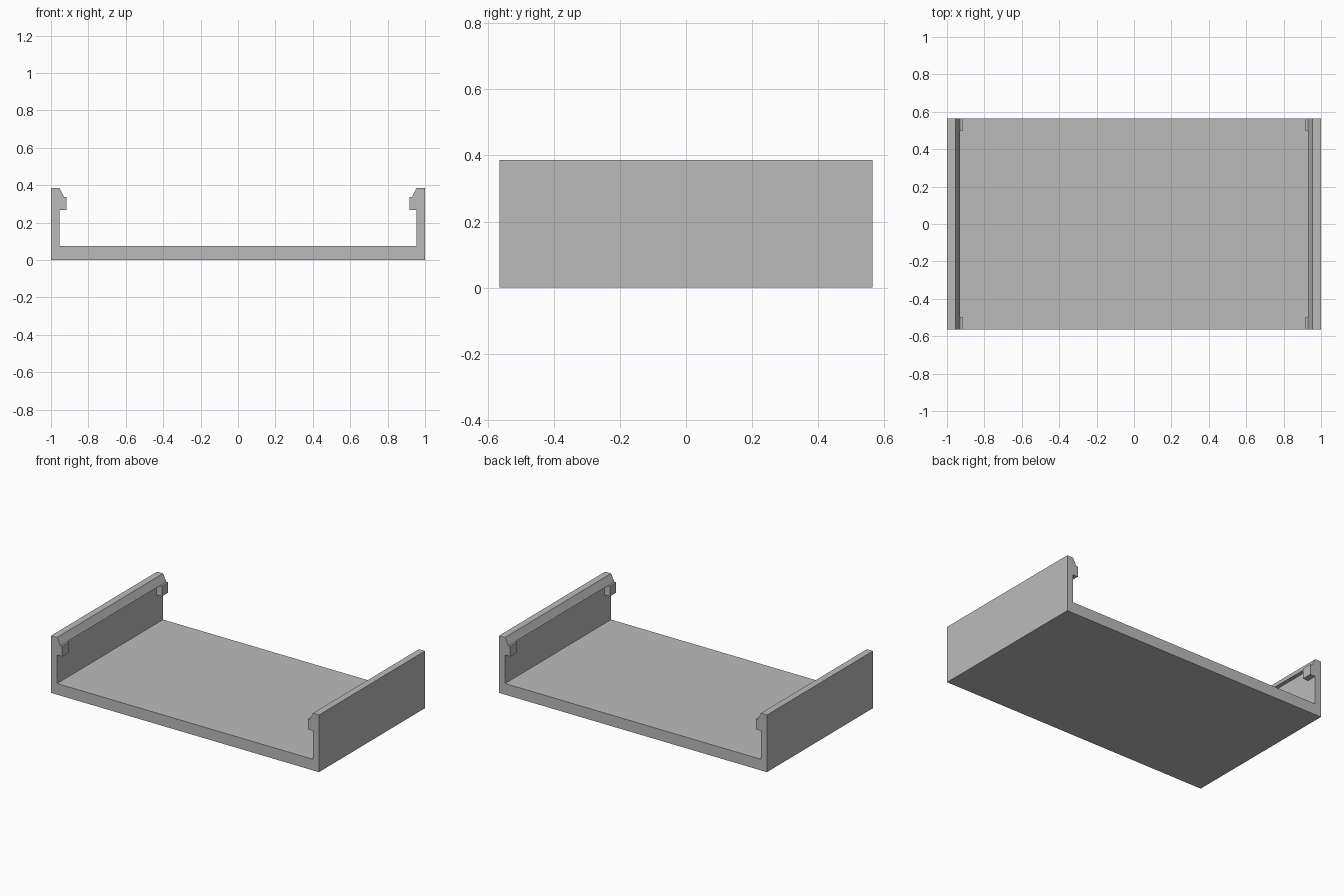
import bpy
import bmesh
from mathutils import Vector

cube = bpy.data.objects.get("Cube")
if cube:
    bpy.data.objects.remove(cube, do_unlink=True)

HALF_DEPTH = 0.565
WALL_IN = 0.955      # inner face of the side walls
RAIL_IN = 0.93       # inner edge of the sloped rail
TAB_IN = 0.917       # inner face of the corner tabs
FLOOR, TAB_LOW, RAIL_LOW, TOP = 0.075, 0.267, 0.337, 0.386
TAB_LENGTH = 0.068

# Single grey material
grey = bpy.data.materials.new("plain_grey")
grey.use_nodes = True
colour = (0.5, 0.5, 0.5, 1)
grey.diffuse_color = colour
grey.node_tree.nodes["Principled BSDF"].inputs["Base Color"].default_value = colour


def extrude_profile(name, profile, y0, y1):
    """Extrude an x-z outline from y0 to y1."""
    bm = bmesh.new()
    face = bm.faces.new([bm.verts.new((x, y0, z)) for x, z in profile])
    result = bmesh.ops.extrude_face_region(bm, geom=[face], use_keep_orig=True)
    moved = [g for g in result["geom"] if isinstance(g, bmesh.types.BMVert)]
    bmesh.ops.translate(bm, verts=moved, vec=Vector((0, y1 - y0, 0)))
    bmesh.ops.recalc_face_normals(bm, faces=bm.faces)
    mesh = bpy.data.meshes.new(name)
    bm.to_mesh(mesh)
    bm.free()
    mesh.materials.append(grey)
    obj = bpy.data.objects.new(name, mesh)
    bpy.context.collection.objects.link(obj)
    return obj


# Floor, side walls and sloped rails as one channel section
half = [(1, 0), (1, TOP), (WALL_IN, TOP), (RAIL_IN, RAIL_LOW),
        (WALL_IN, RAIL_LOW), (WALL_IN, FLOOR)]
extrude_profile("tray_channel", half + [(-x, z) for x, z in reversed(half)],
                -HALF_DEPTH, HALF_DEPTH)

# Clip tabs under the rail ends, one in each corner
tab = [(WALL_IN, TAB_LOW), (WALL_IN, RAIL_LOW), (TAB_IN, RAIL_LOW), (TAB_IN, TAB_LOW)]
for side, sx in (("left", 1), ("right", -1)):
    for end, sy in (("front", -1), ("back", 1)):
        extrude_profile(f"{end}_{side}_tab", [(sx * x, z) for x, z in tab],
                        sy * (HALF_DEPTH - TAB_LENGTH), sy * HALF_DEPTH)
